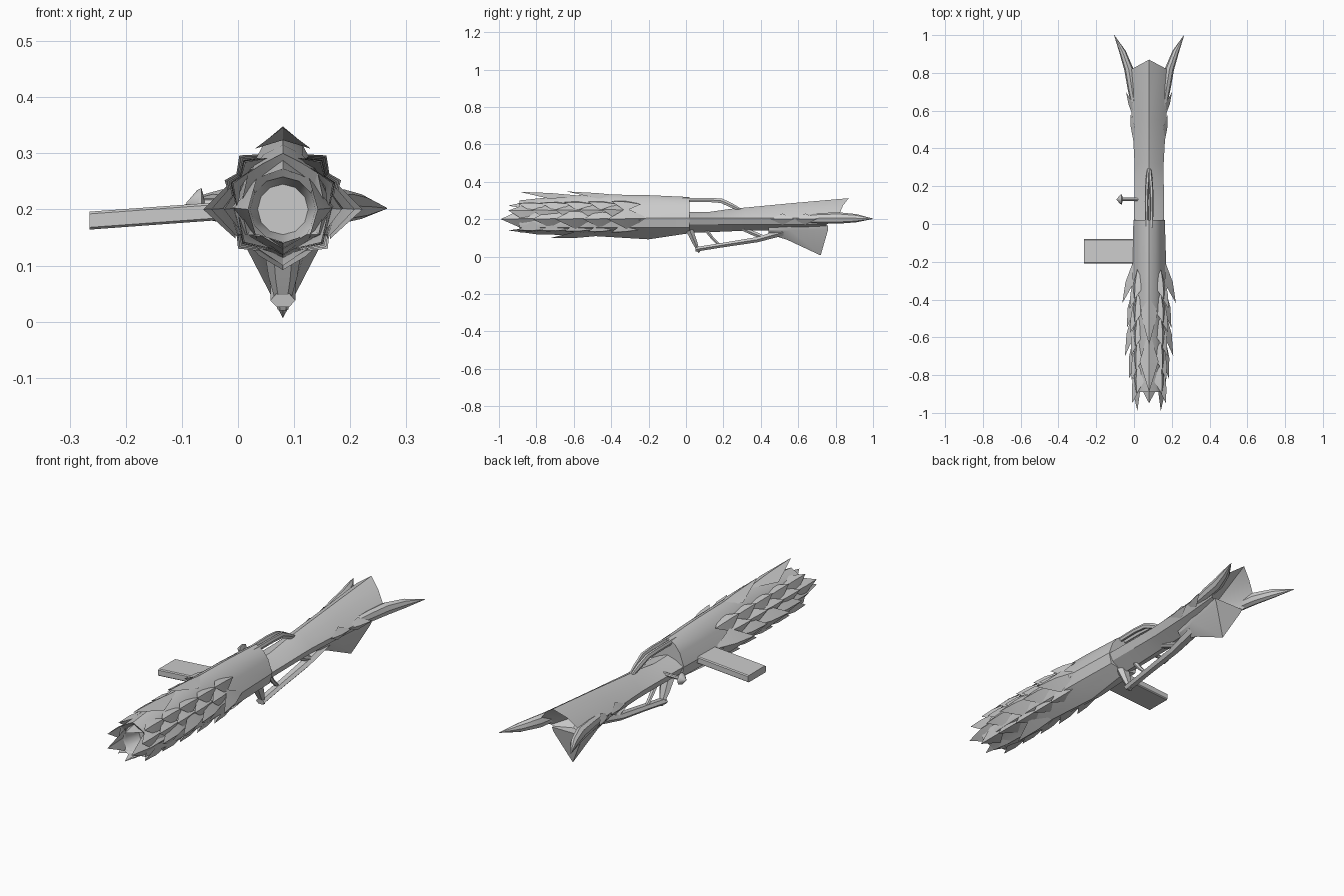
import bpy, bmesh, math
from mathutils import Vector

if "Cube" in bpy.data.objects:
    bpy.data.objects.remove(bpy.data.objects["Cube"])

CX = 0.08  # centre line of the weapon
grey = bpy.data.materials.new("light grey")
grey.diffuse_color = (0.6, 0.6, 0.6, 1)
grey.use_nodes = True
grey.node_tree.nodes["Principled BSDF"].inputs["Base Color"].default_value = grey.diffuse_color


def finish(name, bm, mirror=False):
    if mirror:
        geo = bm.verts[:] + bm.edges[:] + bm.faces[:]
        dup = bmesh.ops.duplicate(bm, geom=geo)["geom"]
        for v in dup:
            if isinstance(v, bmesh.types.BMVert):
                v.co.x = -v.co.x
    bmesh.ops.recalc_face_normals(bm, faces=bm.faces[:])
    me = bpy.data.meshes.new(name)
    bm.to_mesh(me)
    bm.free()
    me.materials.append(grey)
    ob = bpy.data.objects.new(name, me)
    ob.location.x = CX
    bpy.context.collection.objects.link(ob)
    return ob


def skin(bm, rings, caps=(True, True)):
    rows = [[bm.verts.new(p) for p in r] for r in rings]
    n = len(rows[0])
    for a, b in zip(rows, rows[1:]):
        for i in range(n):
            bm.faces.new((a[i], a[(i + 1) % n], b[(i + 1) % n], b[i]))
    if caps[0]:
        bm.faces.new(rows[0])
    if caps[1]:
        bm.faces.new(rows[-1])
    return rows


def full(half):
    """Mirror a half outline running from top centre to bottom centre."""
    return half + [(-x, y, z) for x, y, z in reversed(half[1:-1])]


def tube(bm, path, radii, n=8, flat=1.0):
    pts = [Vector(p) for p in path]
    rings = []
    for i, p in enumerate(pts):
        d = (pts[min(i + 1, len(pts) - 1)] - pts[max(i - 1, 0)]).normalized()
        u = d.cross(Vector((0, 0, 1)))
        u = u.normalized() if u.length > 0.05 else Vector((1, 0, 0))
        w = u.cross(d)
        rings.append([p + radii[i] * (u * flat * math.cos(2 * math.pi * k / n)
                                      + w * math.sin(2 * math.pi * k / n)) for k in range(n)])
    skin(bm, rings)


def scale_plate(bm, root, tip, side, lift=0.014):
    """Ridged leaf-shaped plate pointing forward, wrapped around the barrel."""
    root, tip, side = Vector(root), Vector(tip), Vector(side)
    mid = root.lerp(tip, 0.5)
    nrm = (tip - root).cross(side).normalized()
    if nrm.dot(mid - Vector((0, mid.y, 0.21))) < 0:
        nrm.negate()
    drop = nrm * side.length * 0.55
    r, t, a, b, up, dn = [bm.verts.new(p) for p in (
        root, tip, mid + side - drop, mid - side - drop, mid + nrm * lift, mid - nrm * 0.012)]
    for c in (up, dn):
        for e, f in ((r, a), (a, t), (t, b), (b, r)):
            bm.faces.new((e, f, c))


# barrel shroud with hollow muzzle
def section(y, w, top, bot, s=1.0):
    h = [(0, top), (0.035, top - 0.018), (0.062, 0.265), (w, 0.205),
         (w * 0.85, 0.155), (0.042, bot + 0.025), (0, bot)]
    return full([(x * s, y, 0.2 + (z - 0.2) * s) for x, z in h])


def octa(y, r):
    return full([(r * math.sin(math.pi * k / 6), y, 0.2 + r * math.cos(math.pi * k / 6))
                 for k in range(7)])


bm = bmesh.new()
skin(bm, [octa(-0.78, 0.045), octa(-0.86, 0.058), section(-0.89, 0.075, 0.30, 0.13),
          section(-0.75, 0.088, 0.315, 0.118), section(-0.5, 0.095, 0.333, 0.11),
          section(-0.2, 0.09, 0.328, 0.092), section(0.02, 0.083, 0.318, 0.125)])
finish("barrel_shroud", bm)

# side scales flaring outward
bm = bmesh.new()
for y0, y1, x0, x1 in ((-0.20, -0.42, 0.085, 0.142), (-0.47, -0.70, 0.088, 0.128),
                       (-0.34, -0.55, 0.085, 0.118), (-0.60, -0.82, 0.085, 0.105),
                       (-0.76, -0.99, 0.09, 0.062)):
    scale_plate(bm, (x0, y0, 0.205), (x1, y1, 0.2), (0, 0, 0.055), 0.012)
finish("side_scales", bm, True)

# staggered diagonal scales
bm = bmesh.new()
for i in range(5):
    for ang, r in ((48, 0.098), (22, 0.094), (-45, 0.095)):
        a = math.radians(ang)
        y = -0.24 - 0.125 * i - (0.05 if ang == 22 else 0)
        r0, r1 = r - 0.004, r + 0.018 - 0.004 * i
        scale_plate(bm, (r0 * math.cos(a), y, 0.21 + r0 * math.sin(a)),
                    (r1 * math.cos(a), y - 0.16, 0.21 + r1 * math.sin(a)),
                    (-0.042 * math.sin(a), 0, 0.042 * math.cos(a)), 0.006)
finish("diagonal_scales", bm, True)

# ridge plates above and below the muzzle
bm = bmesh.new()
scale_plate(bm, (0, -0.3, 0.322), (0, -0.64, 0.348), (0.045, 0, 0), 0.004)
scale_plate(bm, (0, -0.56, 0.325), (0, -0.89, 0.346), (0.05, 0, 0), 0.004)
scale_plate(bm, (0, -0.72, 0.295), (0, -0.95, 0.272), (0.06, 0, 0))
scale_plate(bm, (0, -0.45, 0.112), (0, -0.72, 0.1), (0.05, 0, 0), 0.006)
scale_plate(bm, (0, -0.65, 0.118), (0, -0.95, 0.14), (0.055, 0, 0), 0.01)
finish("ridge_plates", bm)

# receiver and rear stock with notched, recessed end
def stock(y, w, top, bot, dy=0.0, dip=0.0):
    return full([(0, y, top), (w * 0.5, y - dy * 0.5, top - (top - 0.205) * 0.36),
                 (w, y - dy, 0.205), (w * 0.8, y - dy - dip, 0.17), (0, y - dy - dip, bot)])


bm = bmesh.new()
rows = skin(bm, [stock(-0.02, 0.08, 0.24, 0.128), stock(0.12, 0.079, 0.238, 0.13),
                 stock(0.24, 0.077, 0.255, 0.135), stock(0.32, 0.077, 0.262, 0.138),
                 stock(0.55, 0.09, 0.284, 0.14),
                 stock(0.87, 0.112, 0.312, 0.12, 0.06, 0.06)], (True, False))
hub = bm.verts.new((0, 0.68, 0.21))
end = rows[-1]
for i in range(len(end)):
    bm.faces.new((end[i], end[(i + 1) % len(end)], hub))
finish("stock", bm)

# wedge fin under the stock
bm = bmesh.new()
skin(bm, [[(-w, y, 0.165), (w, y, 0.165), (w * 0.9, y, zs), (0, yl, zl), (-w * 0.9, y, zs)]
          for y, w, zs, yl, zl in ((0.44, 0.03, 0.14, 0.44, 0.12), (0.56, 0.05, 0.14, 0.54, 0.09),
                                   (0.76, 0.08, 0.145, 0.72, 0.006))])
finish("stock_fin", bm)

# rear horns
bm = bmesh.new()
tube(bm, [(0.07, 0.58, 0.2), (0.092, 0.72, 0.205), (0.108, 0.82, 0.206),
          (0.14, 0.91, 0.205), (0.185, 1.0, 0.202)],
     [0.018, 0.028, 0.03, 0.022, 0.001], 8, 0.8)
for y in (0.7, 0.58):  # small barbs beside the horns
    scale_plate(bm, (0.085, y - 0.13, 0.2), (0.122 - (0.7 - y) * 0.2, y, 0.2), (0, 0, 0.03), 0.006)
finish("rear_horns", bm, True)

# sighting loop on top
bm = bmesh.new()
tube(bm, [(0.012, -0.02, 0.302), (0.014, 0.12, 0.303), (0.012, 0.19, 0.298),
          (0.008, 0.24, 0.275), (0.004, 0.3, 0.245)], [0.013, 0.013, 0.014, 0.014, 0.008], 6, 0.7)
finish("top_loop", bm, True)

# grip, lower rail and trigger brace
bm = bmesh.new()
tube(bm, [(0, 0.02, 0.14), (0, 0.045, 0.08), (0, 0.07, 0.022)], [0.022, 0.016, 0.006], 6, 1.6)
tube(bm, [(0, 0.05, 0.038), (0, 0.2, 0.062), (0, 0.38, 0.09), (0, 0.52, 0.13)],
     [0.014, 0.014, 0.016, 0.02], 6, 1.6)
tube(bm, [(0, 0.11, 0.14), (0, 0.14, 0.10), (0, 0.18, 0.06)], [0.012, 0.009, 0.008], 6, 1.2)
tube(bm, [(0, 0.30, 0.15), (0, 0.37, 0.12), (0, 0.42, 0.1)], [0.012, 0.014, 0.012], 6, 1.3)
finish("grip_and_rail", bm)

# side magazine, slightly drooping
bm = bmesh.new()
outline = [(-0.21, -0.012), (-0.205, -0.016), (-0.085, -0.016), (-0.08, -0.012),
           (-0.08, 0.012), (-0.085, 0.016), (-0.205, 0.016), (-0.21, 0.012)]
skin(bm, [[(x, y, zc + z) for y, z in outline] for x, zc in ((-0.345, 0.18), (-0.03, 0.203))])
finish("magazine", bm)

# charging handle
bm = bmesh.new()
tube(bm, [(-0.05, 0.13, 0.21), (-0.14, 0.13, 0.21), (-0.145, 0.13, 0.21), (-0.153, 0.13, 0.21),
          (-0.172, 0.13, 0.21)], [0.009, 0.009, 0.028, 0.024, 0.002], 8)
finish("charging_handle", bm)

# small pins on the shroud
bm = bmesh.new()
tube(bm, [(0.07, -0.25, 0.2), (0.092, -0.25, 0.2), (0.098, -0.25, 0.2)], [0.012, 0.012, 0.006], 8)
finish("shroud_pins", bm, True)

# keep sharp edges, smooth the gentle ones
bpy.ops.object.select_all(action='SELECT')
bpy.context.view_layer.objects.active = bpy.data.objects["stock"]
bpy.ops.object.shade_smooth_by_angle(angle=math.radians(32))
